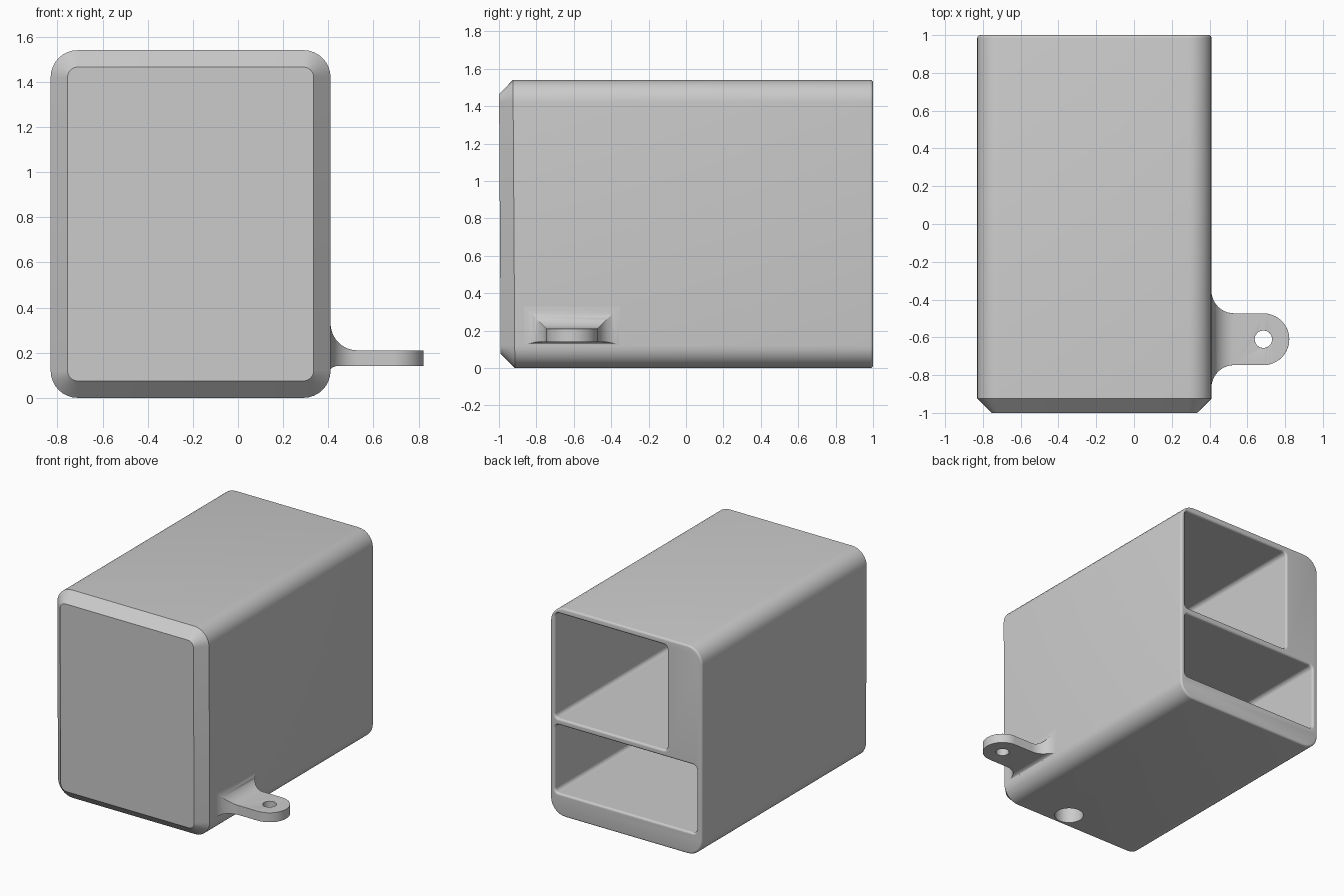
import bpy, bmesh, math

if "Cube" in bpy.data.objects:
    bpy.data.objects.remove(bpy.data.objects["Cube"])

grey = bpy.data.materials.new("plain grey")
grey.diffuse_color = (0.6, 0.6, 0.6, 1)
grey.use_nodes = True
grey.node_tree.nodes["Principled BSDF"].inputs["Base Color"].default_value = grey.diffuse_color


def rounded_rect(x0, x1, z0, z1, r, n=8):
    pts = []
    for cx, cz, a0 in ((x1 - r, z1 - r, 0), (x0 + r, z1 - r, 90),
                       (x0 + r, z0 + r, 180), (x1 - r, z0 + r, 270)):
        for i in range(n + 1):
            a = math.radians(a0 + 90 * i / n)
            pts.append((cx + r * math.cos(a), cz + r * math.sin(a)))
    return pts


def loft(name, rings):
    """Skin closed rings of 3D points and cap both ends."""
    bm = bmesh.new()
    loops = [[bm.verts.new(p) for p in ring] for ring in rings]
    n = len(loops[0])
    for a, b in zip(loops, loops[1:]):
        for i in range(n):
            j = (i + 1) % n
            bm.faces.new((a[i], a[j], b[j], b[i]))
    bm.faces.new(loops[0])
    bm.faces.new(loops[-1])
    bmesh.ops.remove_doubles(bm, verts=bm.verts, dist=1e-5)
    bmesh.ops.recalc_face_normals(bm, faces=bm.faces)
    me = bpy.data.meshes.new(name)
    bm.to_mesh(me)
    bm.free()
    ob = bpy.data.objects.new(name, me)
    bpy.context.collection.objects.link(ob)
    me.materials.append(grey)
    return ob


def box_loft(name, rect, r, stations, lean=0.0):
    """Rounded box along y; stations are (y, inset)."""
    x0, x1, z0, z1 = rect
    rings = []
    for y, d in stations:
        k = lean if y < -0.5 else 0
        rings.append([(x, y + k * (1 - z / 1.54), z) for x, z in
                      rounded_rect(x0 + d, x1 - d, z0 + d, z1 - d, r - d)])
    return loft(name, rings)


def cylinder(name, x, y, z0, z1, r, n=48):
    circle = [(x + r * math.cos(2 * math.pi * i / n),
               y + r * math.sin(2 * math.pi * i / n)) for i in range(n)]
    return loft(name, [[(px, py, z) for px, py in circle] for z in (z0, z1)])


def cut(ob, cutter):
    cutter.hide_render = True
    cutter.hide_set(True)
    m = ob.modifiers.new("cut", 'BOOLEAN')
    m.operation = 'DIFFERENCE'
    m.solver = 'EXACT'
    m.object = cutter


def smooth(ob):
    bpy.ops.object.select_all(action='DESELECT')
    ob.select_set(True)
    bpy.context.view_layer.objects.active = ob
    bpy.ops.object.shade_smooth_by_angle(angle=math.radians(30))


# Housing: chamfered front, softly rounded back rim
R = 0.015
rim = [(1 - R + R * math.sin(a), R - R * math.cos(a))
       for a in (math.pi / 2 * i / 4 for i in range(5))]
housing = box_loft("housing", (-0.83, 0.41, 0, 1.54), 0.12,
                   [(-1, 0.075), (-0.925, 0)] + rim, lean=0.01)

# Two open compartments with flared mouths
mouth = [(1 - R + R * math.sin(a), -(R - R * math.cos(a)))
         for a in (math.pi / 2 * i / 4 for i in range(5))]
for name, rect in (("upper_compartment", (-0.545, 0.372, 0.715, 1.492)),
                   ("lower_compartment", (-0.785, 0.372, 0.165, 0.668))):
    cut(housing, box_loft(name, rect, 0.03,
                          [(-0.92, 0)] + mouth + [(1.05, -R)]))

# Blind hole underneath
cut(housing, cylinder("base_hole", -0.08, -0.80, -0.1, 0.12, 0.1))
smooth(housing)

# Mounting lug: filleted root, straight tongue, round end
YC, W, F, XE = -0.61, 0.137, 0.12, 0.685
stations = [(0.395, W + F, 0.21 + F, 0.125)]
for i in range(11):
    a = math.pi / 2 * i / 10
    g = F * (1 - math.sin(a))
    stations.append((0.41 + F * (1 - math.cos(a)), W + g, 0.21 + g,
                     0.14 - 0.015 * max(0, 1 - i / 4)))
for i in range(17):
    a = math.pi / 2 * i / 16
    stations.append((XE + W * math.sin(a), max(W * math.cos(a), 0.002), 0.21, 0.14))
lug = loft("mounting_lug", [[(x, YC - w, b), (x, YC + w, b),
                             (x, YC + w, t), (x, YC - w, t)]
                            for x, w, t, b in stations])
cut(lug, cylinder("lug_hole", XE, YC, 0, 0.5, 0.046))
bevel = lug.modifiers.new("soft rim", 'BEVEL')
bevel.width = 0.01
bevel.segments = 3
bevel.limit_method = 'ANGLE'
bevel.angle_limit = math.radians(50)
smooth(lug)
